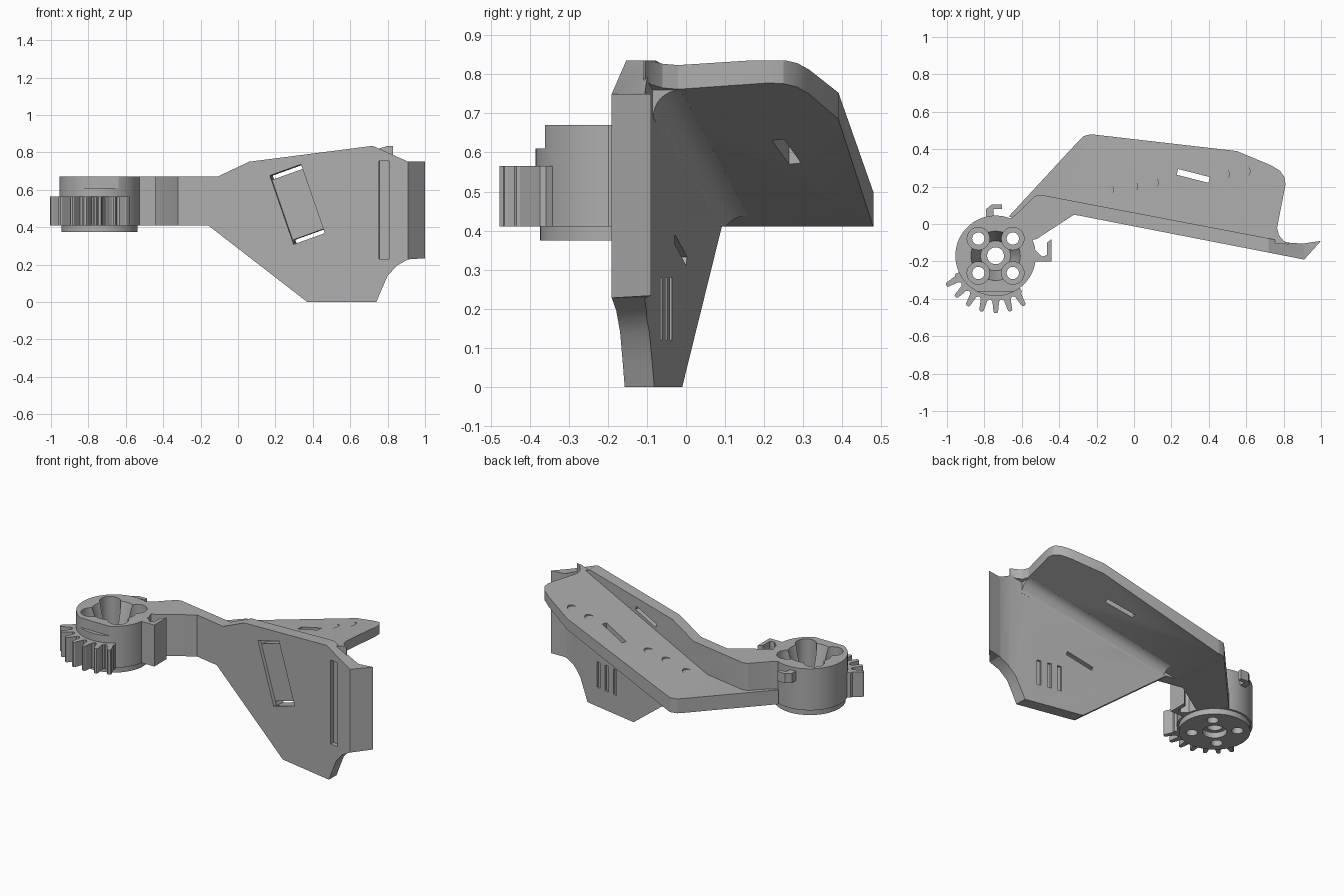
import bpy, bmesh, math
from mathutils import Vector, Matrix

if "Cube" in bpy.data.objects:
    bpy.data.objects.remove(bpy.data.objects["Cube"], do_unlink=True)

grey = bpy.data.materials.new("plain grey")
grey.use_nodes = True
COLOUR = (0.42, 0.42, 0.42, 1)
grey.diffuse_color = COLOUR
grey.node_tree.nodes["Principled BSDF"].inputs["Base Color"].default_value = COLOUR


def finish(name, bm):
    bmesh.ops.recalc_face_normals(bm, faces=bm.faces)
    mesh = bpy.data.meshes.new(name)
    bm.to_mesh(mesh)
    bm.free()
    mesh.materials.append(grey)
    obj = bpy.data.objects.new(name, mesh)
    bpy.context.collection.objects.link(obj)
    return obj


def prism(name, points, lo, hi, axis="z"):
    """Extrude an outline along z, or an xz outline along y."""
    place = (lambda u, v: (u, v, lo)) if axis == "z" else (lambda u, v: (u, lo, v))
    step = Vector((0, 0, hi - lo)) if axis == "z" else Vector((0, hi - lo, 0))
    bm = bmesh.new()
    face = bm.faces.new([bm.verts.new(place(*p)) for p in points])
    new = bmesh.ops.extrude_face_region(bm, geom=[face])["geom"]
    bmesh.ops.translate(bm, vec=step, verts=[g for g in new if isinstance(g, bmesh.types.BMVert)])
    return finish(name, bm)


def rod(name, x, y, r1, r2, lo, hi, sides=48):
    bm = bmesh.new()
    bmesh.ops.create_cone(bm, cap_ends=True, segments=sides, radius1=r1, radius2=r2, depth=hi - lo,
                          matrix=Matrix.Translation((x, y, (lo + hi) / 2)))
    return finish(name, bm)


def box(name, centre, size, turn=0, yaw=0):
    bm = bmesh.new()
    m = (Matrix.Translation(centre) @ Matrix.Rotation(yaw, 4, "Z")
         @ Matrix.Rotation(turn, 4, "Y") @ Matrix.Diagonal((*size, 1)))
    bmesh.ops.create_cube(bm, size=1, matrix=m)
    return finish(name, bm)


def boolean(obj, tool, operation="DIFFERENCE"):
    mod = obj.modifiers.new("cut", "BOOLEAN")
    mod.object, mod.operation, mod.solver = tool, operation, "EXACT"
    bpy.context.view_layer.objects.active = obj
    bpy.ops.object.modifier_apply(modifier=mod.name)
    bpy.data.objects.remove(tool, do_unlink=True)


def front_y(x):
    return 0.05 - 0.195 * (x + 0.32)


def back_y(x):
    return 0.061 - 0.191 * x


YAW = math.atan(-0.195)
HUB = Vector((-0.74, -0.17))

# Upright wall with its bent arm and end flange
wall = prism("upright_wall_and_arm", [
    (-0.32, 0.05), (0.91, -0.19), (1.0, -0.09), (0.9, -0.105), (0.83, -0.1), (0.7, back_y(0.7)),
    (-0.5, back_y(-0.5)), (-0.53, 0.15), (-0.62, 0.06), (-0.66, 0.03), (-0.56, -0.09), (-0.52, -0.08)], -0.1, 1)
side = prism("wall_profile", [
    (-0.9, 0.67), (-0.9, 0.41), (-0.16, 0.41), (0.37, 0), (0.74, 0), (0.765, 0.06), (0.8, 0.14),
    (0.85, 0.195), (0.91, 0.228), (1.1, 0.24), (1.1, 0.75), (0.91, 0.75), (0.72, 0.835),
    (0.06, 0.75), (-0.11, 0.67)], -1, 1, "y")
boolean(wall, side, "INTERSECT")

# Strap recess with a through slit at each end, and the upright groove
TILT = math.radians(-19.4)
cx, cz = 0.317, 0.522
boolean(wall, box("recess", (cx, front_y(cx), cz), (0.18, 0.04, 0.39), TILT, YAW))
for end in (-1, 1):
    x, z = cx + end * math.sin(TILT) * 0.182, cz + end * math.cos(TILT) * 0.182
    boolean(wall, box("slit", (x, front_y(x), z), (0.175, 0.4, 0.024), TILT, YAW))
boolean(wall, box("groove", (0.78, front_y(0.78), 0.492), (0.055, 0.05, 0.525), 0, YAW))
for i in range(3):
    x = 0.52 + i * 0.065
    boolean(wall, box("back_slot", (x, back_y(x), 0.2), (0.025, 0.024, 0.16), 0, YAW))

# Sloping shelf behind the wall
shelf = prism("sloping_shelf", [
    (-0.67, 0.04), (-0.3, 0.44), (-0.27, 0.47), (-0.23, 0.48), (0.55, 0.39), (0.73, 0.315), (0.78, 0.285),
    (0.805, 0.25), (0.81, 0.21), (0.765, -0.02), (0.775, -0.06), (0.8, -0.09), (0.84, -0.11),
    (0.7, -0.1), (-0.4, 0.1), (-0.6, 0.02)], 0, 1)
slab = prism("slab", [(-0.9, 0.41), (-0.22, 0.41), (0.83, 0.785), (0.83, 0.835), (0.8, 0.835),
                      (-0.22, 0.5), (-0.9, 0.5)], -1, 1, "y")
boolean(shelf, slab, "INTERSECT")
boolean(shelf, box("shelf_slot", (0.317, 0.257, 0.67), (0.175, 0.032, 0.4), 0, -0.25))
for x, y in ((-0.14, 0.185), (-0.01, 0.2), (0.1, 0.22), (0.48, 0.265), (0.59, 0.28)):
    z = 0.572 + 0.328 * x
    boolean(shelf, rod("dimple", x, y, 0.03, 0.03, z, z + 0.2, 24))

# Rounded fillet under the shelf, along the wall
bm = bmesh.new()
rings = []
for x in (-0.14, 0.76):
    y, z, r = back_y(x), 0.41 + 0.357 * (x + 0.22), 0.07
    pts = [(y - 0.03, z + 0.02), (y - 0.03, z - r)]
    for k in range(9):
        a = math.pi / 2 * k / 8
        pts.append((y + r - r * math.cos(a), z - r + r * math.sin(a)))
    pts.append((y + r, z + 0.02))
    rings.append([bm.verts.new((x, py, max(pz, 0.41))) for py, pz in pts])
for i in range(len(rings[0])):
    j = (i + 1) % len(rings[0])
    bm.faces.new((rings[0][i], rings[0][j], rings[1][j], rings[1][i]))
for ring in rings:
    bm.faces.new(ring)
fillet = finish("underside_fillet", bm)

# Round hub with bowl, bore and four screw wells
hub = rod("hub", *HUB, 0.215, 0.215, 0.41, 0.67, 96)
boolean(hub, rod("foot", *HUB, 0.203, 0.203, 0.375, 0.45, 96), "UNION")
boolean(hub, rod("bowl", *HUB, 0.08, 0.135, 0.5, 0.68))
boolean(hub, rod("bore", *HUB, 0.045, 0.045, 0.3, 0.8))
boolean(hub, rod("bore_recess", *HUB, 0.07, 0.07, 0.3, 0.41))
for sx in (-1, 1):
    for sy in (-1, 1):
        x, y = HUB.x + sx * 0.092, HUB.y + sy * 0.092
        boolean(hub, rod("screw_well", x, y, 0.06, 0.06, 0.46, 0.8))
        boolean(hub, rod("screw_hole", x, y, 0.033, 0.033, 0.3, 0.8))
boolean(hub, box("rim_step", (-0.78, -0.46, 0.71), (0.28, 0.2, 0.2)))

# Gear sector on the hub
outline = []
for i in range(7):
    middle = 211 + i * 14.8
    for offset, r in ((-6.8, 0.235), (-4.2, 0.245), (-2.3, 0.3), (-1.2, 0.307),
                      (1.2, 0.307), (2.3, 0.3), (4.2, 0.245), (6.8, 0.235)):
        a = math.radians(middle + offset)
        outline.append((HUB.x + r * math.cos(a), HUB.y + r * math.sin(a)))
for i in range(25):
    a = math.radians(308 - i * 4.3)
    outline.append((HUB.x + 0.192 * math.cos(a), HUB.y + 0.192 * math.sin(a)))
gear = prism("gear_sector", outline, 0.41, 0.565)

# Cable hooks beside and behind the hub
side_hook = prism("side_hook", [(-0.54, -0.2), (-0.44, -0.2), (-0.44, -0.08), (-0.465, -0.1),
                                (-0.465, -0.165), (-0.49, -0.175), (-0.54, -0.13)], 0.41, 0.67)
back_hook = prism("back_hook", [(-0.79, 0.02), (-0.75, 0.03), (-0.75, 0.08), (-0.705, 0.08),
                                (-0.705, 0.105), (-0.76, 0.105), (-0.79, 0.08)], 0.59, 0.65)

for obj in (wall, shelf, fillet, hub, gear, side_hook, back_hook):
    bpy.ops.object.select_all(action="DESELECT")
    obj.select_set(True)
    bpy.context.view_layer.objects.active = obj
    bpy.ops.object.shade_smooth_by_angle(angle=math.radians(25))
